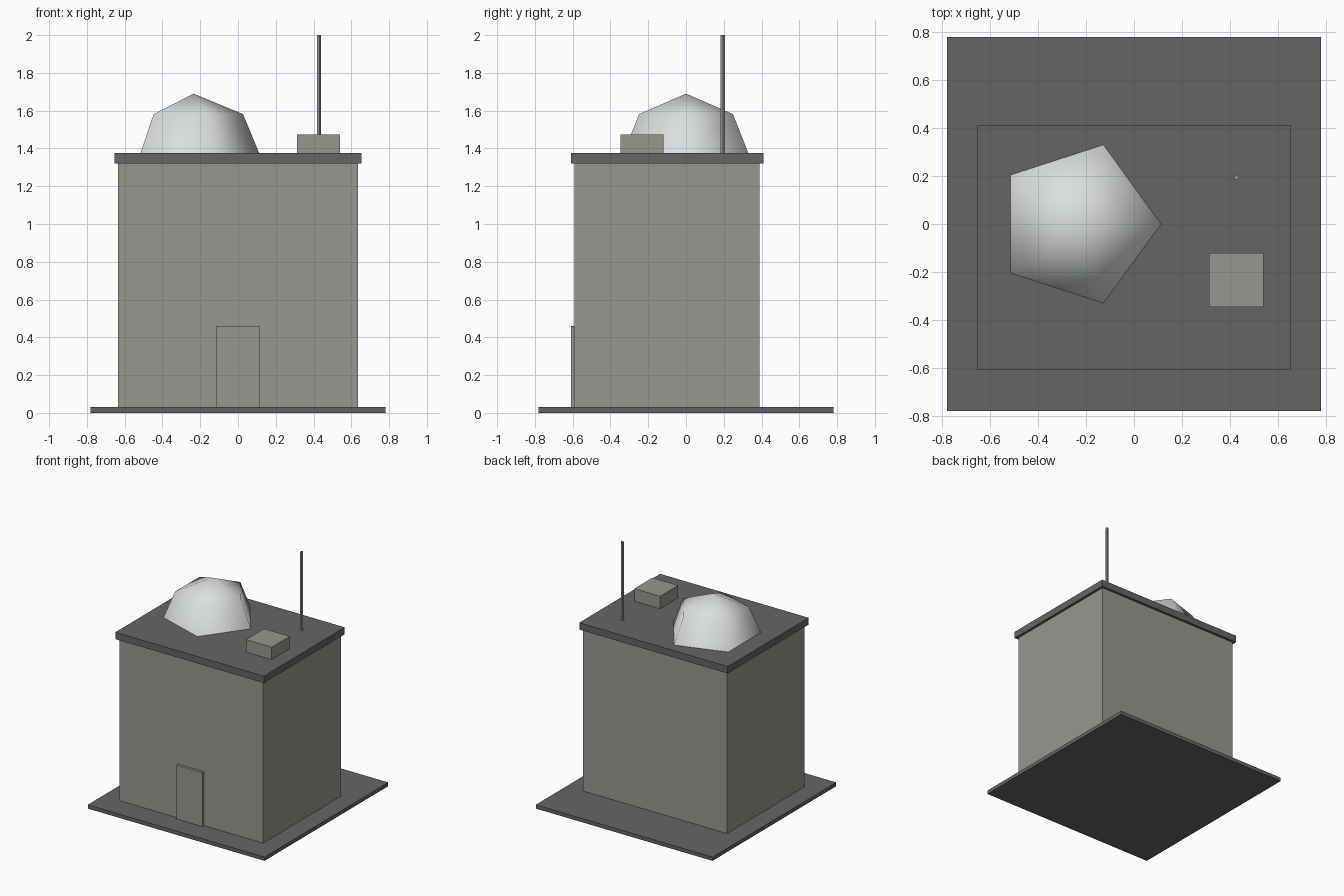
import bpy, bmesh, math

cube = bpy.data.objects.get("Cube")
if cube:
    bpy.data.objects.remove(cube, do_unlink=True)


def material(name, color):
    m = bpy.data.materials.new(name)
    m.use_nodes = True
    m.diffuse_color = (*color, 1)
    m.node_tree.nodes["Principled BSDF"].inputs["Base Color"].default_value = (*color, 1)
    return m


concrete = material("warm concrete", (0.31, 0.31, 0.28))
slate = material("dark slate", (0.13, 0.13, 0.13))
pale = material("pale dome", (0.72, 0.74, 0.74))


def box(name, x, y, z, mat):
    """Box from its (low, high) limits on each axis."""
    lims = (x, y, z)
    bpy.ops.mesh.primitive_cube_add(size=1, location=[sum(l) / 2 for l in lims])
    ob = bpy.context.object
    ob.name = name
    ob.scale = [l[1] - l[0] for l in lims]
    bpy.ops.object.transform_apply(location=False, rotation=False, scale=True)
    ob.data.materials.append(mat)
    return ob


# Ground slab, walls, door and overhanging roof
box("base_slab", (-0.78, 0.78), (-0.78, 0.78), (0, 0.03), slate)
box("walls", (-0.635, 0.635), (-0.59, 0.39), (0.03, 1.32), concrete)
box("door", (-0.115, 0.115), (-0.61, -0.59), (0.03, 0.46), concrete)
box("roof_slab", (-0.655, 0.655), (-0.61, 0.41), (1.32, 1.375), slate)

# Rooftop vent
box("roof_vent", (0.313, 0.54), (-0.347, -0.12), (1.375, 1.475), concrete)

# Thin mast
bpy.ops.mesh.primitive_cylinder_add(vertices=5, radius=0.012, depth=0.625,
                                    location=(0.427, 0.195, 1.6875),
                                    rotation=(0, 0, math.radians(-90)))
mast = bpy.context.object
mast.name = "mast"
mast.data.materials.append(concrete)

# Five-sided smooth dome, two bands from rim to crown, set into the roof
SIDES, RADIUS = 5, 0.37
bm = bmesh.new()
rings = []
for tilt in (0, math.pi / 4):
    rings.append([bm.verts.new((RADIUS * math.cos(tilt) * math.cos(a),
                                RADIUS * math.cos(tilt) * math.sin(a),
                                RADIUS * math.sin(tilt)))
                  for a in (math.tau * i / SIDES for i in range(SIDES))])
crown = bm.verts.new((0, 0, RADIUS))
for i in range(SIDES):
    j = (i + 1) % SIDES
    bm.faces.new((rings[0][i], rings[0][j], rings[1][j], rings[1][i]))
    bm.faces.new((rings[1][i], rings[1][j], crown))
for f in bm.faces:
    f.smooth = True
mesh = bpy.data.meshes.new("dome")
bm.to_mesh(mesh)
bm.free()
mesh.materials.append(pale)
dome = bpy.data.objects.new("dome", mesh)
dome.location = (-0.235, 0, 1.32)
bpy.context.collection.objects.link(dome)
